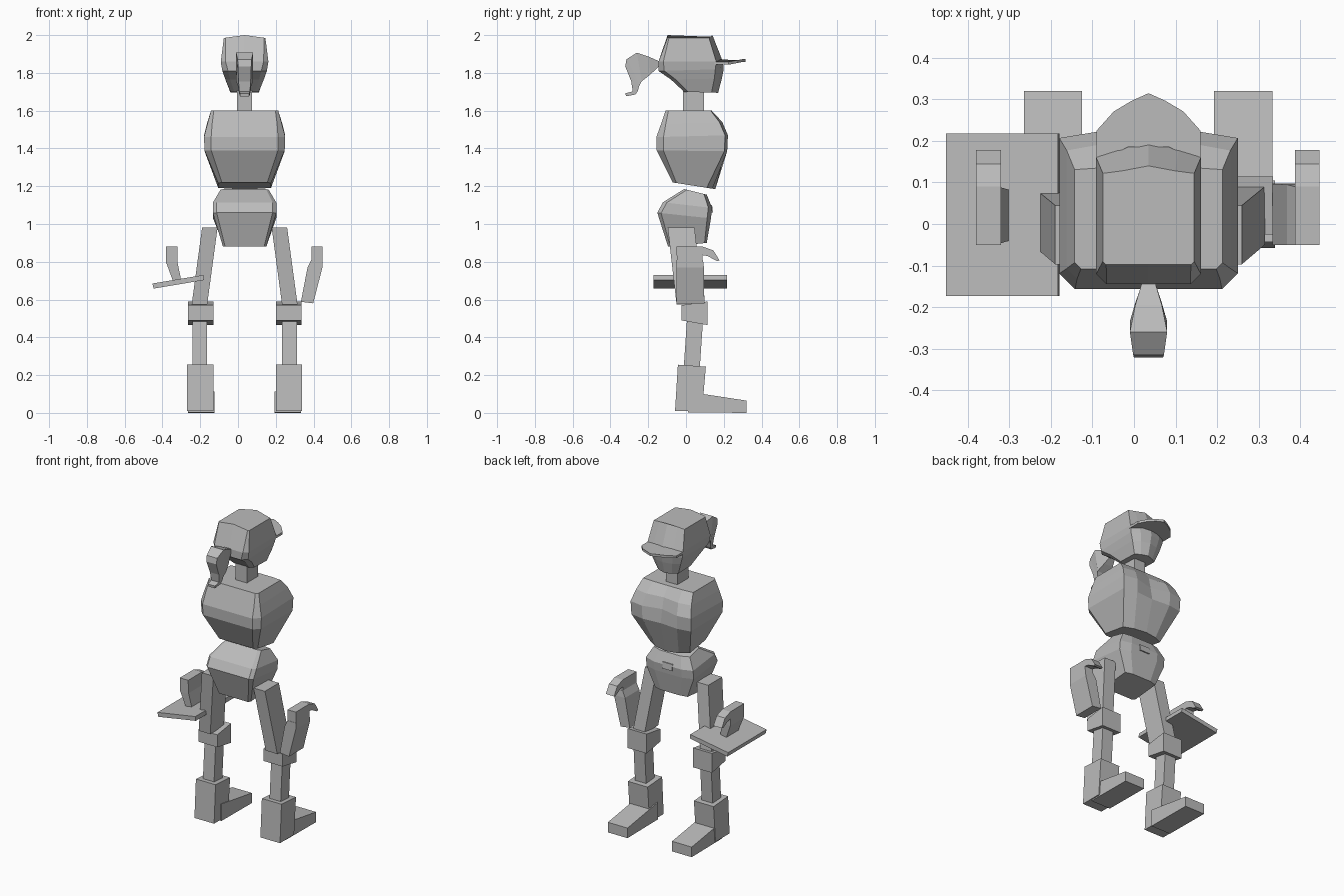
import bpy, bmesh, math

CX = 0.035  # body symmetry plane
grey = bpy.data.materials.new("plain grey")
grey.diffuse_color = (0.5, 0.5, 0.5, 1)


def loft(name, rings):
    """Skin a closed solid through rings that share a point count."""
    bm = bmesh.new()
    rows = [[bm.verts.new(p) for p in ring] for ring in rings]
    n = len(rows[0])
    for a, b in zip(rows, rows[1:]):
        for i in range(n):
            j = (i + 1) % n
            bm.faces.new((a[i], a[j], b[j], b[i]))
    bm.faces.new(rows[0][::-1])
    bm.faces.new(rows[-1])
    bmesh.ops.recalc_face_normals(bm, faces=bm.faces)
    me = bpy.data.meshes.new(name)
    bm.to_mesh(me)
    bm.free()
    me.materials.append(grey)
    ob = bpy.data.objects.new(name, me)
    bpy.context.collection.objects.link(ob)
    return ob


def body_ring(hw, yb, yf, zb, zf, c=0.03, cf=0.02, m=0.0, crown=0.0):
    """Chamfered outline, height running from zb at the back to zf in front."""
    half = [(0, yb), (hw - c, yb), (hw, yb + c), (hw, yf - cf), (hw * 0.58, yf), (0, yf + m)]
    pts = half + [(-x, y) for x, y in half[-2:0:-1]]
    return [(CX + x, y, zb + (zf - zb) * (y - yb) / (yf - yb) - crown * abs(x) / hw)
            for x, y in pts]


def box_ring(x0, x1, y0, y1, z0, z1=None):
    """Rectangle with height z0 at y0 and z1 at y1."""
    z1 = z0 if z1 is None else z1
    return [(x0, y0, z0), (x1, y0, z0), (x1, y1, z1), (x0, y1, z1)]


def extrude_x(name, profile, x0, x1):
    return loft(name, [[(x, y, z) for y, z in profile] for x in (x0, x1)])


def flip(ring):
    return [(2 * CX - x, y, z) for x, y, z in ring]


# Torso
loft("torso", [
    body_ring(0.140, -0.07, 0.14, 1.22, 1.187, 0.02, 0.03, 0.015),
    body_ring(0.212, -0.155, 0.218, 1.39, 1.385, 0.035, 0.015, -0.01),
    body_ring(0.215, -0.157, 0.222, 1.46, 1.47, 0.038, 0.015, -0.03),
    body_ring(0.197, -0.132, 0.192, 1.53, 1.54, 0.025, 0.015, -0.015),
    body_ring(0.178, -0.108, 0.136, 1.60, 1.60, 0.015, 0.005, 0.0)])

# Pelvis and belt buckle
loft("pelvis", [
    body_ring(0.115, -0.095, 0.11, 0.88, 0.90, 0.012, 0.012),
    body_ring(0.168, -0.152, 0.132, 1.06, 1.03, 0.02, 0.02),
    body_ring(0.168, -0.122, 0.138, 1.115, 1.085, 0.02, 0.02),
    body_ring(0.128, -0.01, 0.11, 1.185, 1.155, 0.015, 0.015)])
loft("belt_buckle", [box_ring(0.0, 0.07, 0.12, 0.143, 1.06),
                     box_ring(0.0, 0.07, 0.12, 0.138, 1.10)])

# Neck and head
loft("neck", [box_ring(-0.005, 0.075, -0.017, 0.095, 1.59),
              box_ring(-0.005, 0.075, -0.017, 0.095, 1.74)])
loft("head", [
    body_ring(0.075, -0.01, 0.155, 1.70, 1.695, 0.02, 0.02, 0.015),
    body_ring(0.102, -0.08, 0.175, 1.765, 1.77, 0.025, 0.025, 0.015),
    body_ring(0.118, -0.145, 0.185, 1.81, 1.82, 0.03, 0.03, 0.015),
    body_ring(0.126, -0.145, 0.18, 1.86, 1.86, 0.025, 0.02, 0.015),
    body_ring(0.110, -0.098, 0.128, 2.0, 2.0, 0.008, 0.006, 0.012, 0.015)])

# Cap brim: curved front edge, drooping at the sides
front = [(t * 0.125, 0.315 - 0.055 * abs(t) - 0.035 * t ** 4) for t in (-1, -0.67, -0.33, 0, 0.33, 0.67, 1)]
back = [(0.125, 0.15), (0.05, 0.185), (-0.05, 0.185), (-0.125, 0.15)]
loft("cap_brim", [[(CX + x, y, 1.868 - 1.0 * x * x + dz) for x, y in front + back]
                  for dz in (-0.009, 0.006)])

# Ponytail: sections given as upper point, lower point, half width
tail = [((-0.135, 1.858), (-0.14, 1.838), 0.014),
        ((-0.195, 1.885), (-0.19, 1.79), 0.032),
        ((-0.26, 1.907), (-0.235, 1.755), 0.045),
        ((-0.315, 1.872), (-0.246, 1.735), 0.037),
        ((-0.322, 1.835), (-0.248, 1.73), 0.035),
        ((-0.29, 1.755), (-0.255, 1.705), 0.032),
        ((-0.282, 1.702), (-0.267, 1.686), 0.028),
        ((-0.32, 1.692), (-0.318, 1.676), 0.024)]
loft("ponytail", [[(CX - w, *a), (CX + w, *a), (CX + w, *b), (CX - w, *b)] for a, b, w in tail])

# Legs, mirrored about the body plane
leg_parts = {
    "thigh": [box_ring(-0.245, -0.163, -0.05, 0.09, 0.575), box_ring(-0.19, -0.108, -0.097, 0.045, 0.982)],
    "knee_pad": [box_ring(-0.265, -0.13, -0.025, 0.115, 0.49, 0.465),
                 box_ring(-0.265, -0.13, -0.025, 0.115, 0.57, 0.59)],
    "shin": [box_ring(-0.242, -0.163, -0.012, 0.073, 0.24), box_ring(-0.242, -0.163, 0.005, 0.09, 0.49)],
    "boot": [box_ring(-0.27, -0.13, -0.058, 0.085, 0.01), box_ring(-0.27, -0.13, -0.043, 0.105, 0.255, 0.245)]}
foot = [(0.01, 0.003), (0.32, 0.0), (0.32, 0.065), (0.09, 0.10), (0.01, 0.112)]
for side in ("left", "right"):
    for part, rings in leg_parts.items():
        loft(f"{side}_{part}", rings if side == "left" else [flip(r) for r in rings])
    x0, x1 = (-0.265, -0.125) if side == "left" else (0.193, 0.333)
    extrude_x(f"{side}_foot", foot, x0, x1)

# Hands: curled profile shared by both sides
hand = [(-0.048, 0.79), (-0.05, 0.88), (0.09, 0.88), (0.145, 0.86),
        (0.178, 0.807), (0.165, 0.803), (0.115, 0.83), (0.088, 0.835), (0.088, 0.79)]
extrude_x("left_hand", hand, -0.38, -0.32)
extrude_x("right_hand", hand, 0.388, 0.447)
loft("left_wrist", [box_ring(-0.345, -0.30, -0.04, 0.082, 0.70),
                    box_ring(-0.38, -0.32, -0.046, 0.088, 0.795)])
lower = [(0.333, -0.05, 0.588), (0.398, -0.05, 0.58), (0.398, 0.097, 0.58), (0.333, 0.097, 0.588)]
loft("right_forearm", [lower, box_ring(0.368, 0.447, -0.05, 0.095, 0.77),
                       box_ring(0.388, 0.447, -0.05, 0.09, 0.81)])

# Tilted tray under the left hand
loft("tray", [[(-0.453, y, 0.685), (-0.183, y, 0.73), (-0.18, y, 0.703), (-0.447, y, 0.658)]
              for y in (-0.173, 0.218)])
